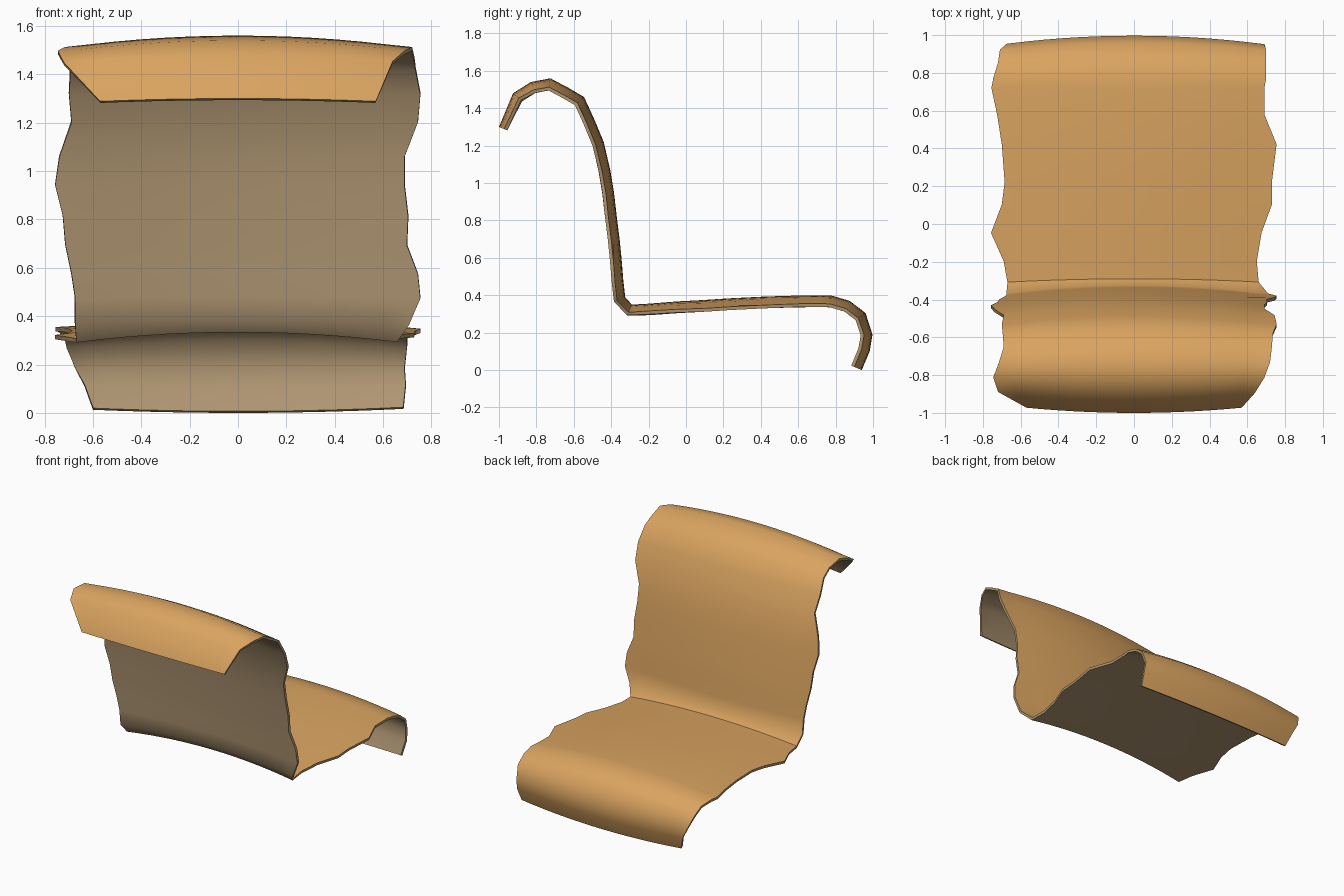
import bpy, bmesh
from mathutils import Vector

if "Cube" in bpy.data.objects:
    bpy.data.objects.remove(bpy.data.objects["Cube"])

# Draped hide: centreline profile (y, z) of the upper face, with ragged left/right edge x
ROWS = [
    (-1.0, 1.30, -.57, .57), (-.925, 1.48, -.72, .64), (-.83, 1.54, -.745, .69),
    (-.725, 1.56, -.715, .72), (-.63, 1.51, -.69, .73), (-.545, 1.46, -.695, .735),
    (-.49, 1.34, -.70, .755), (-.44, 1.22, -.69, .745), (-.405, 1.07, -.74, .69),
    (-.385, .95, -.757, .69), (-.37, .82, -.725, .705), (-.355, .70, -.715, .70),
    (-.343, .58, -.69, .745), (-.335, .48, -.675, .755), (-.325, .39, -.675, .71),
    (-.29, .35, -.67, .66), (-.2, .355, -.69, .65), (-.05, .367, -.757, .675),
    (.1, .375, -.70, .73), (.22, .383, -.685, .73), (.42, .393, -.70, .755),
    (.58, .398, -.725, .69), (.72, .40, -.755, .69), (.78, .398, -.745, .70),
    (.875, .37, -.72, .70), (.96, .305, -.71, .70), (.997, .19, -.675, .69),
    (.982, .10, -.635, .695), (.94, 0.0, -.60, .685),
]
COLS, BOW, THICK = 14, 0.045, 0.018


def material(name, rgb):
    m = bpy.data.materials.new(name)
    m.diffuse_color = (*rgb, 1)
    m.use_nodes = True
    m.node_tree.nodes["Principled BSDF"].inputs["Base Color"].default_value = m.diffuse_color
    return m


def side_normal(i):
    """Mitred normal of the profile at row i, in the yz plane."""
    p = [Vector(r[:2]) for r in ROWS]
    segs = [(p[k + 1] - p[k]).normalized() for k in (i - 1, i) if 0 <= k < len(p) - 1]
    t = sum(segs, Vector((0, 0))).normalized()
    return Vector((-t.y, t.x)) / max(0.6, t.dot(segs[0]))


# Sheet surface, bowed so the middle stands proud of the edges
bm = bmesh.new()
grid = []
for i, (y, z, xl, xr) in enumerate(ROWS):
    n = side_normal(i)
    line = []
    for j in range(COLS + 1):
        x = xl + (xr - xl) * j / COLS
        d = -BOW * min(1.0, abs(x) / 0.70) ** 2
        line.append(bm.verts.new((x, y + n.x * d, z + n.y * d)))
    grid.append(line)
for a, b in zip(grid, grid[1:]):
    for j in range(COLS):
        bm.faces.new((a[j], a[j + 1], b[j + 1], b[j]))
mesh = bpy.data.meshes.new("draped_hide")
bm.to_mesh(mesh)
bm.free()
hide = bpy.data.objects.new("draped_hide", mesh)
bpy.context.collection.objects.link(hide)
mesh.materials.append(material("tan hide", (0.70, 0.37, 0.117)))
mesh.materials.append(material("dull brown underside", (0.43, 0.305, 0.17)))

# Thickness, with the underside and rim in the duller colour
s = hide.modifiers.new("thickness", 'SOLIDIFY')
s.thickness = THICK
s.offset = -1
s.material_offset = 1
s.material_offset_rim = 1
bpy.context.view_layer.objects.active = hide
hide.select_set(True)
bpy.ops.object.modifier_apply(modifier=s.name)
bpy.ops.object.shade_smooth_by_angle(angle=0.8)
